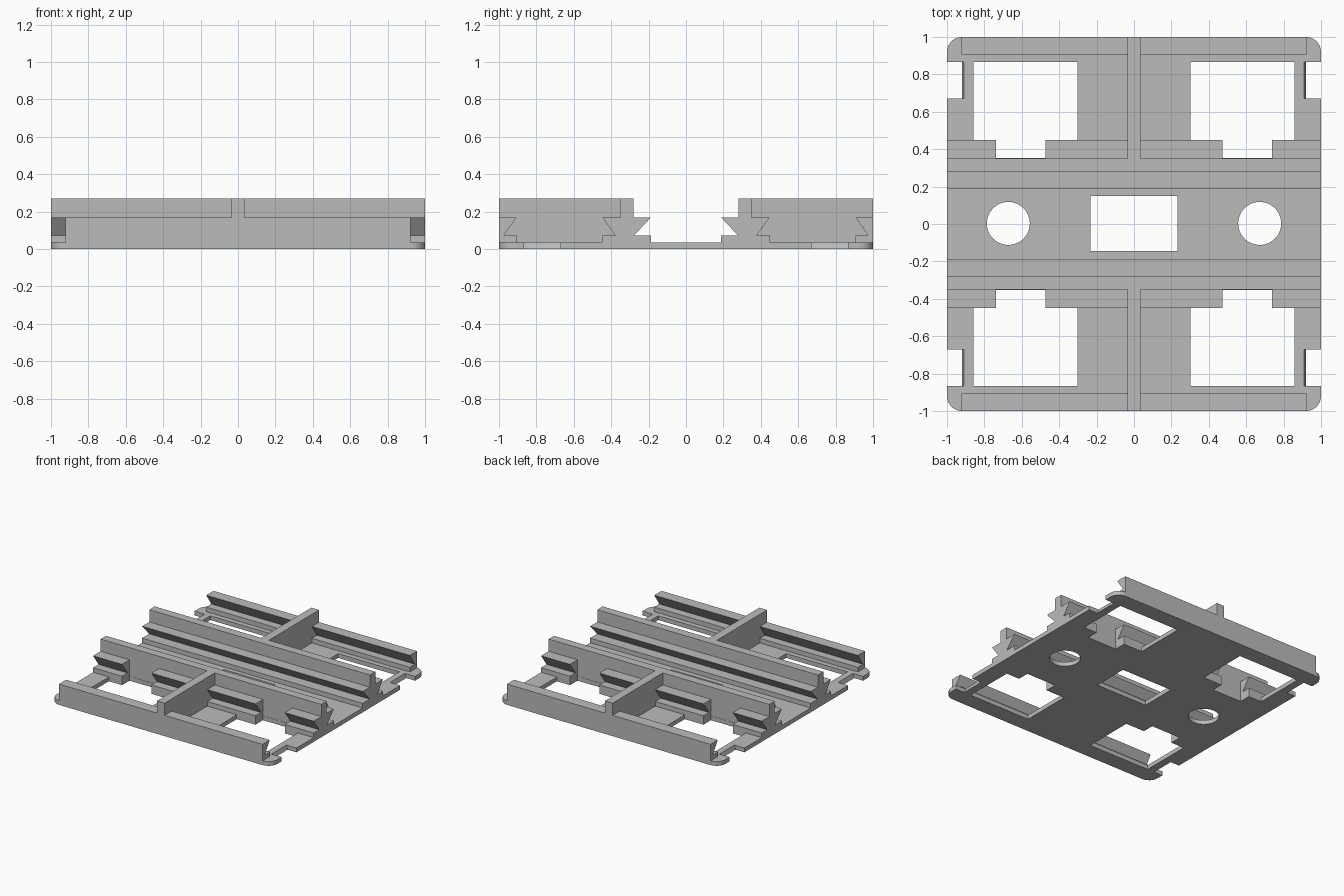
import bpy, bmesh, math
from mathutils import Vector

cube = bpy.data.objects.get("Cube")
if cube:
    bpy.data.objects.remove(cube, do_unlink=True)

BASE, LEDGE, LIP, TOP = 0.035, 0.073, 0.17, 0.27   # heights of the steps

grey = bpy.data.materials.new("plain grey")
grey.use_nodes = True
grey.diffuse_color = (0.5, 0.5, 0.5, 1)
grey.node_tree.nodes["Principled BSDF"].inputs["Base Color"].default_value = (0.5, 0.5, 0.5, 1)


def add_prism(bm, start, end):
    """Solid between two matching outlines."""
    a = [bm.verts.new(p) for p in start]
    b = [bm.verts.new(p) for p in end]
    bm.faces.new(a)
    bm.faces.new(b[::-1])
    for i in range(len(a)):
        j = (i + 1) % len(a)
        bm.faces.new((a[i], b[i], b[j], a[j]))


def upright(bm, outline, z0, z1):
    add_prism(bm, [(x, y, z0) for x, y in outline], [(x, y, z1) for x, y in outline])


def finish(bm, name):
    bmesh.ops.recalc_face_normals(bm, faces=bm.faces)
    mesh = bpy.data.meshes.new(name)
    bm.to_mesh(mesh)
    bm.free()
    mesh.materials.append(grey)
    obj = bpy.data.objects.new(name, mesh)
    bpy.context.collection.objects.link(obj)
    return obj


def rail(name, profile, x0, x1, side):
    """Extrude a (y, z) profile along x, flipped to the given y side."""
    bm = bmesh.new()
    add_prism(bm, [(x0, side * y, z) for y, z in profile],
              [(x1, side * y, z) for y, z in profile])
    return finish(bm, name)


def arc(cx, cy, r, a0, a1, n):
    return [(cx + r * math.cos(math.radians(a0 + (a1 - a0) * i / n)),
             cy + r * math.sin(math.radians(a0 + (a1 - a0) * i / n))) for i in range(n + 1)]


# Base plate with rounded corners
bm = bmesh.new()
outline = []
for k, (sx, sy) in enumerate([(1, 1), (-1, 1), (-1, -1), (1, -1)]):
    outline += arc(sx * 0.92, sy * 0.92, 0.08, 90 * k, 90 * k + 90, 8)
upright(bm, outline, 0, BASE)
plate = finish(bm, "base_plate")

# Openings: centre slot, round holes, stepped windows, tapered edge notches
bm = bmesh.new()
upright(bm, [(-0.232, -0.145), (0.232, -0.145), (0.232, 0.15), (-0.232, 0.15)], -0.1, 0.1)
window = [(0.302, 0.865), (0.302, 0.448), (0.472, 0.448), (0.472, 0.352),
          (0.738, 0.352), (0.738, 0.448), (0.857, 0.448), (0.857, 0.865)]
for sx in (-1, 1):
    upright(bm, arc(sx * 0.672, 0.003, 0.115, 0, 360, 48)[:-1], -0.1, 0.1)
    for sy in (-1, 1):
        upright(bm, [(sx * x, sy * y) for x, y in window], -0.1, 0.1)
        ends = []
        for y in (0.672, 0.865):
            ends.append([(sx * x, sy * y, z) for x, z in
                         ((0.92, 0), (0.908, BASE), (0.908, 0.1),
                          (1.1, 0.1), (1.1, -0.1), (0.92, -0.1))])
        add_prism(bm, *ends)
cutter = finish(bm, "opening_cutter")
cutter.hide_render = True
cut = plate.modifiers.new("openings", "BOOLEAN")
cut.operation = "DIFFERENCE"
cut.solver = "EXACT"
cut.object = cutter
bpy.context.view_layer.update()
result = bpy.data.meshes.new_from_object(plate.evaluated_get(bpy.context.evaluated_depsgraph_get()))
plate.modifiers.clear()
plate.data = result
bpy.data.objects.remove(cutter, do_unlink=True)

# Dovetail rails and cross webs, same on the front and back halves
inner_wall = [(0.35, BASE), (0.35, TOP), (0.28, TOP), (0.28, LIP),
              (0.187, LIP), (0.278, LEDGE), (0.187, LEDGE), (0.187, BASE)]
lip = [(0.35, BASE), (0.448, BASE), (0.448, LEDGE), (0.377, LEDGE), (0.448, LIP), (0.35, LIP)]
outer_wall = [(1, BASE), (0.907, BASE), (0.907, LEDGE), (0.973, LEDGE), (0.907, LIP), (1, LIP)]
web = [(0.35, BASE), (0.98, BASE), (0.98, LIP), (1, LIP), (1, TOP), (0.35, TOP)]
for side, tag in ((-1, "front"), (1, "back")):
    rail(tag + "_inner_rail", inner_wall, -1, 1, side)
    rail(tag + "_outer_rail", outer_wall, -0.923, 0.923, side)
    rail(tag + "_web", web, -0.035, 0.035, side)
    for sx, hand in ((-1, "right"), (1, "left")):
        rail(f"{tag}_{hand}_long_lip", lip, sx * 0.035, sx * 0.472, side)
        rail(f"{tag}_{hand}_short_lip", lip, sx * 0.738, sx, side)
